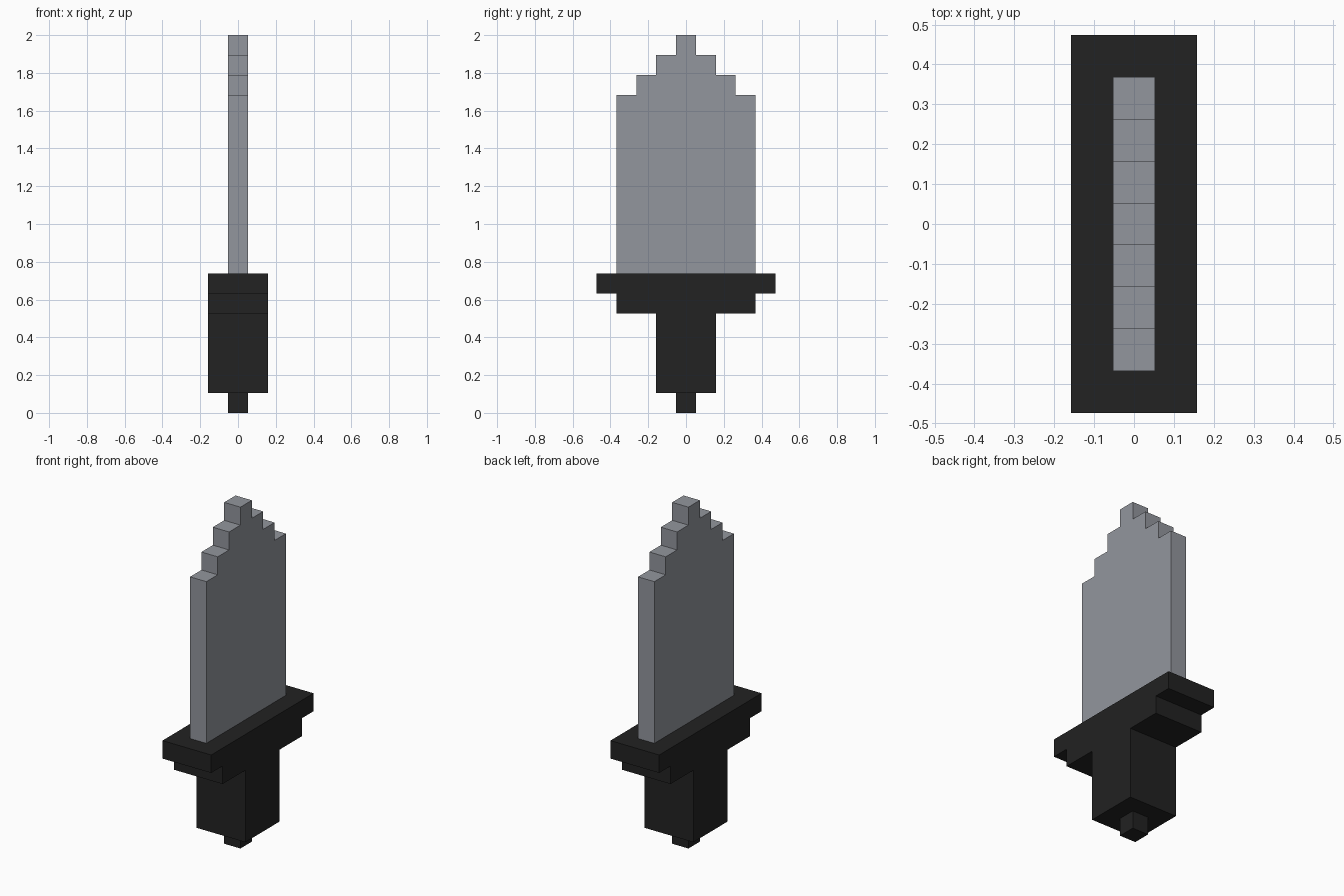
import bpy
import bmesh

cube = bpy.data.objects.get("Cube")
if cube:
    bpy.data.objects.remove(cube, do_unlink=True)

U = 2 / 19  # one block of the stepped design


def make_material(name, rgb):
    mat = bpy.data.materials.new(name)
    mat.use_nodes = True
    color = (*rgb, 1)
    mat.diffuse_color = color
    mat.node_tree.nodes["Principled BSDF"].inputs["Base Color"].default_value = color
    return mat


def stepped_slab(name, steps, half_x, mat):
    """Extrude a mirrored stepped outline along x.
    steps: (half width, bottom, top) in blocks, from bottom to top."""
    side = [(w, z) for w, low, high in steps for z in (low, high)]
    outline = side + [(-w, z) for w, z in reversed(side)]
    bm = bmesh.new()
    verts = [bm.verts.new((-half_x * U, y * U, z * U)) for y, z in outline]
    face = bm.faces.new(verts)
    new = bmesh.ops.extrude_face_region(bm, geom=[face])["geom"]
    moved = [g for g in new if isinstance(g, bmesh.types.BMVert)]
    bmesh.ops.translate(bm, verts=moved, vec=(2 * half_x * U, 0, 0))
    bmesh.ops.recalc_face_normals(bm, faces=bm.faces)
    mesh = bpy.data.meshes.new(name)
    bm.to_mesh(mesh)
    bm.free()
    mesh.materials.append(mat)
    obj = bpy.data.objects.new(name, mesh)
    bpy.context.collection.objects.link(obj)
    return obj


steel = make_material("steel grey", (0.29, 0.305, 0.337))
black = make_material("black", (0.016, 0.016, 0.016))

# Small square pommel
stepped_slab("pommel", [(0.5, 0, 1)], 0.5, black)

# Grip widening into the two-step guard
stepped_slab("grip_and_guard", [(1.5, 1, 5), (3.5, 5, 6), (4.5, 6, 7)], 1.5, black)

# Wide flat blade with a stepped point
stepped_slab("blade", [(3.5, 7, 16), (2.5, 16, 17), (1.5, 17, 18), (0.5, 18, 19)], 0.5, steel)
